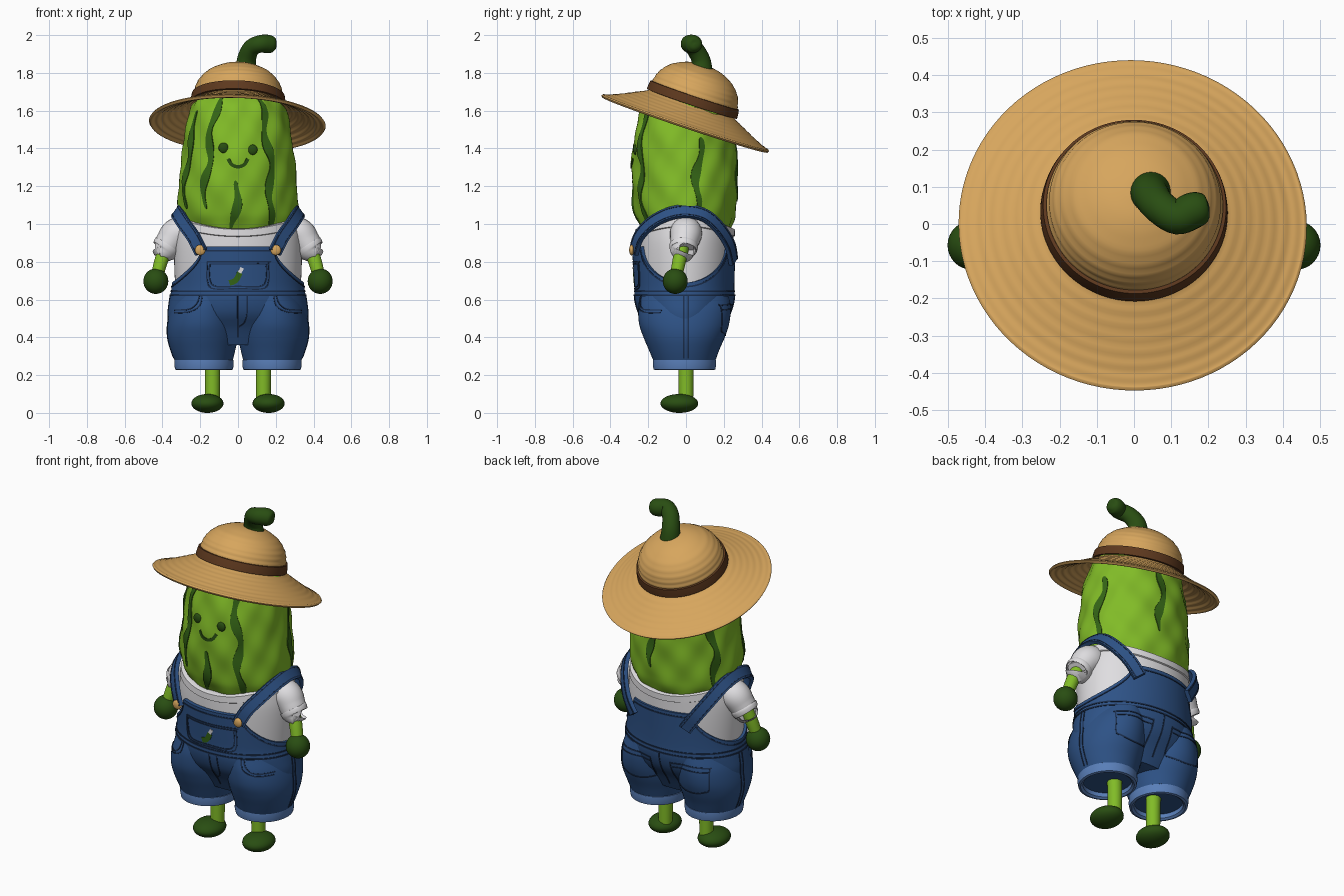
import bpy, bmesh
from math import sin, cos, pi, radians, sqrt, exp
from mathutils import Vector, Matrix
from mathutils.bvhtree import BVHTree

cube = bpy.data.objects.get("Cube")
if cube:
    bpy.data.objects.remove(cube)


def material(name, rgb):
    m = bpy.data.materials.new(name)
    m.use_nodes = True
    m.diffuse_color = (*rgb, 1)
    m.node_tree.nodes["Principled BSDF"].inputs["Base Color"].default_value = (*rgb, 1)
    return m


SKIN = material("light green", (0.22, 0.50, 0.02))
STRIPE = material("stripe green", (0.035, 0.13, 0.008))
DARK = material("dark green", (0.022, 0.075, 0.006))
DENIM = material("denim blue", (0.027, 0.085, 0.24))
SEAM = material("dark denim", (0.012, 0.03, 0.08))
CUFF = material("light denim", (0.10, 0.21, 0.48))
WHITE = material("shirt white", (0.74, 0.73, 0.75))
STRAW = material("straw", (0.68, 0.38, 0.11))
BROWN = material("band brown", (0.11, 0.04, 0.013))


# ---- helpers ----
def finish(ob, mat, angle=50):
    ob.data.materials.append(mat)
    bpy.ops.object.select_all(action='DESELECT')
    ob.select_set(True)
    bpy.context.view_layer.objects.active = ob
    bpy.ops.object.shade_smooth_by_angle(angle=radians(angle))
    return ob


def skin(name, rings, mat):
    """Closed solid through a row of equal rings of points."""
    bm = bmesh.new()
    rows = [[bm.verts.new(p) for p in r] for r in rings]
    n = len(rows[0])
    for a, b in zip(rows, rows[1:]):
        for i in range(n):
            k = (i + 1) % n
            bm.faces.new((a[i], a[k], b[k], b[i]))
    bm.faces.new(rows[0])
    bm.faces.new(rows[-1])
    bmesh.ops.recalc_face_normals(bm, faces=bm.faces)
    me = bpy.data.meshes.new(name)
    bm.to_mesh(me)
    bm.free()
    ob = bpy.data.objects.new(name, me)
    bpy.context.collection.objects.link(ob)
    return finish(ob, mat)


def smooth(keys, n=6):
    k = [Vector(p) for p in keys]
    out = []
    for i in range(len(k) - 1):
        a, b, c, d = k[max(i - 1, 0)], k[i], k[i + 1], k[min(i + 2, len(k) - 1)]
        for j in range(n):
            t = j / n
            out.append((2 * b + (c - a) * t + (2 * a - 5 * b + 4 * c - d) * t * t
                        + (3 * b - a - 3 * c + d) * t ** 3) / 2)
    return out + [k[-1]]


def angles(n):
    return [2 * pi * i / n for i in range(n)]


def surf(profile, a, z, off=0):
    """Point on an elliptical profile of (z, rx, ry, cy)."""
    lo, hi = profile[0], profile[-1]
    for p, q in zip(profile, profile[1:]):
        if p[0] <= z <= q[0]:
            lo, hi = p, q
            break
    t = min(max((z - lo[0]) / (hi[0] - lo[0]), 0), 1)
    _, rx, ry, cy = lo.lerp(hi, t)
    return Vector(((rx + off) * cos(a), cy + (ry + off) * sin(a), z))


def tangent(pts, i):
    return (pts[min(i + 1, len(pts) - 1)] - pts[max(i - 1, 0)]).normalized()


def tube(name, keys, mat, n=24):
    """Round tube through (x, y, z, radius)."""
    pts = smooth(keys)
    path = [p.to_3d() for p in pts]
    rings = []
    for i, p in enumerate(path):
        t = tangent(path, i)
        u = t.cross(Vector((0, 1, 0))).normalized()
        v = t.cross(u)
        rings.append([p + (u * cos(a) + v * sin(a)) * pts[i][3] for a in angles(n)])
    return skin(name, rings, mat)


def ball(name, loc, scale, mat):
    bpy.ops.mesh.primitive_uv_sphere_add(segments=32, ring_count=20, radius=1, location=loc)
    ob = bpy.context.object
    ob.name = name
    ob.scale = scale
    return finish(ob, mat)


def ribbon(name, pts, normals, widths, thick, mat):
    rings = []
    for i, (p, n, w) in enumerate(zip(pts, normals, widths)):
        s = tangent(pts, i).cross(n).normalized() * w
        h = n * thick
        rings.append([p + s + h, p - s + h, p - s - h, p + s - h])
    return skin(name, rings, mat)


def tree(*obs):
    verts, polys = [], []
    for o in obs:
        base = len(verts)
        verts += [v.co.copy() for v in o.data.vertices]
        polys += [[base + i for i in p.vertices] for p in o.data.polygons]
    return BVHTree.FromPolygons(verts, polys)


def decal(name, bvh, keys, toward, width, mat):
    """Thin strip of (u, z) points laid on a surface seen from one direction."""
    toward = Vector(toward)
    pts, normals = [], []
    for u, z in smooth(keys, 8):
        start = (Vector((u, 0, z)) if toward.y else Vector((0, u, z))) + toward
        hit, n, _, _ = bvh.ray_cast(start, -toward)
        if hit:
            pts.append(hit)
            normals.append(n if n.dot(toward) > 0 else -n)
    return ribbon(name, pts, normals, [width] * len(pts), 0.003, mat)


FRONT, BACK = (0, -1, 0), (0, 1, 0)

# ---- lumpy body ----
BODY = smooth([(.90, .25, .20, 0), (1.0, .297, .25, 0), (1.07, .312, .27, -.005), (1.2, .314, .277, -.008),
               (1.35, .300, .274, -.008), (1.48, .280, .262, -.008), (1.6, .250, .242, 0),
               (1.66, .222, .21, .01), (1.72, .15, .15, .03), (1.78, .04, .04, .04)])
rings = []
for j in range(71):
    z = .90 + .88 * j / 70
    rings.append([surf(BODY, a, z, .007 * sin(5 * a + 7 * z) * sin(19 * z + 3 * a)
                       + .003 * sin(11 * a - 23 * z)) for a in angles(96)])
body = skin("body", rings, SKIN)
skin_tree = tree(body)

# ---- wavy stripes: angle in degrees, drift, low end, high end ----
for deg, drift, low, high in [(-127, 9, 1.08, 1.68), (-97, 7, .97, 1.23), (-51, -8, .95, 1.68), (10, 5, 1.08, 1.46),
                              (80, 6, 1.12, 1.55), (158, -6, 1.0, 1.5), (205, 6, 1.08, 1.6)]:
    pts, normals, widths = [], [], []
    for i in range(41):
        t = i / 40
        z = low + (high - low) * t
        a = radians(deg + drift * t + 3 * sin(z * 21 + deg))
        d = Vector((cos(a), sin(a), 0))
        hit, n, _, _ = skin_tree.ray_cast(d + Vector((0, 0, z)), -d)
        pts.append(hit)
        normals.append(n)
        widths.append(.002 + (.018 + .006 * sin(z * 33 + deg)) * min(1, sqrt(5 * t * (1 - t))))
    ribbon("stripe", pts, normals, widths, .004, STRIPE)

# ---- face ----
for x, z in [(-.077, 1.403), (.077, 1.393)]:
    hit = skin_tree.ray_cast(Vector((x, -1, z)), Vector((0, 1, 0)))[0]
    ball("eye", hit, (.026, .012, .027), DARK)
decal("smile", skin_tree, [(-.052, 1.345), (-.033, 1.315), (0, 1.303), (.033, 1.315), (.052, 1.345)],
      FRONT, .009, DARK)

# ---- shirt with raised collar ----
SHIRT = smooth([(.62, .33, .248, -.006), (.8, .338, .255, -.006), (.92, .335, .257, -.006),
                (1.0, .318, .257, -.004), (1.06, .314, .262, -.004)])
rings = []
for t, off in [(i / 10 * .88, 0) for i in range(11)] + [(.89, .007), (.99, .007), (1, 0), (1, -.03)]:
    rings.append([surf(SHIRT, a, .62 + (.355 + .06 * cos(a) ** 2) * t, off) for a in angles(96)])
skin("shirt", rings, WHITE)

# ---- overalls: bib dips under each arm ----
HIPS = smooth([(.36, .25, .14, -.005), (.45, .35, .19, -.006), (.52, .37, .24, -.008), (.6, .362, .264, -.008),
               (.66, .352, .264, -.008), (.75, .347, .268, -.01), (.9, .345, .276, -.012)])


def bib_top(a):
    return .88 - .19 * sqrt(max(0, 1 - (sin(a) / .83) ** 2))


rings = []
for t, off in [(i / 20, 0) for i in range(21)] + [(1, -.025)]:
    rings.append([surf(HIPS, a, .36 + (bib_top(a) - .36) * t, off) for a in angles(160)])
overalls = skin("overalls", rings, DENIM)
rim = [surf(HIPS, a, bib_top(a) - .022) for a in angles(160)]
rim.append(rim[0])
ribbon("bib_hem_stitch", rim, [Vector((p.x, p.y, 0)).normalized() for p in rim], [.004] * len(rim), .003, SEAM)

# ---- shorts legs, cuffs, legs, feet, arms, straps ----
shorts = []
for s in (1, -1):
    keys = smooth([(.26, .18, .148, .158, -.008), (.33, .185, .17, .185, -.01), (.40, .187, .186, .215, -.01),
                   (.47, .186, .187, .238, -.01), (.55, .178, .178, .245, -.008), (.62, .165, .16, .235, -.008)])
    shorts.append(skin("shorts_leg", [[(s * cx + rx * cos(a), cy + ry * sin(a), z) for a in angles(56)]
                                      for z, cx, rx, ry, cy in keys], DENIM))
    cuff = skin("shorts_cuff", [[(s * .18 + .15 * k * cos(a), -.008 + .16 * k * sin(a), z) for a in angles(56)]
                                for k, z in [(.86, .29), (.86, .235), (.94, .226), (1.02, .23), (1.05, .255),
                                             (1.04, .28), (.97, .287)]], CUFF)
    cuff.data.materials.append(SKIN)
    for p in cuff.data.polygons:
        p.material_index = int(len(p.vertices) > 4)
    tube("leg", [(s * .135, 0, .06, .038), (s * .135, 0, .2, .04), (s * .138, 0, .33, .042)], SKIN)
    ball("foot", (s * .162, -.035, .05), (.085, .1, .05), DARK)
    tube("sleeve", [(s * .25, 0, .965, .075), (s * .32, 0, .95, .085), (s * .36, -.008, .905, .076),
                    (s * .384, -.015, .868, .067), (s * .388, -.015, .862, .058)], WHITE)
    tube("sleeve_hem", [(s * .371, -.012, .888, .068), (s * .373, -.012, .885, .076), (s * .387, -.015, .863, .072),
                        (s * .389, -.015, .861, .06)], WHITE)
    tube("forearm", [(s * .372, -.015, .90, .036), (s * .405, -.035, .81, .036), (s * .43, -.053, .72, .032)], SKIN)
    ball("hand", (s * .435, -.057, .697), (.066, .066, .067), DARK)

    path = smooth([(s * .195, -.276, .85), (s * .235, -.252, .93), (s * .285, -.19, 1.0), (s * .317, -.10, 1.05),
                   (s * .325, 0, 1.067), (s * .317, .1, 1.045), (s * .285, .175, .98), (s * .23, .232, .89),
                   (s * .17, .252, .80)])
    out = [Vector((p.x / .33, p.y / .26, max(0, (p.z - .85) * 3.2))).normalized() for p in path]
    ribbon("strap", path, out, [.036] * len(path), .011, DENIM)
    for edge in (-.026, .026):
        line = [p + tangent(path, i).cross(out[i]).normalized() * edge + out[i] * .011
                for i, p in enumerate(path)]
        ribbon("strap_stitch", line, out, [.003] * len(line), .002, SEAM)
    ball("button", (s * .2, -.288, .862), (.028, .013, .028), STRAW)

# ---- stitched denim details ----
denim_tree = tree(overalls, *shorts)
for z in (.645, .622):
    line = [surf(HIPS, a, z, .001) for a in angles(96)]
    line.append(line[0])
    ribbon("waist_seam", line, [Vector((p.x, p.y, 0)).normalized() for p in line], [.004] * 97, .003, SEAM)
for inset in (0, .012):
    w, top, low = .162 - inset, .80 - inset, .658 + inset
    decal("bib_pocket_stitch", denim_tree, [(-w, top), (0, top), (w, top), (w, top - .01), (w, low + .04),
          (w - .03, low), (0, low), (-w + .03, low), (-w, low + .04), (-w, top - .01), (-w, top)], FRONT, .0035, SEAM)
for s in (1, -1):
    for d in (0, .014):
        decal("front_pocket_stitch", denim_tree, [(s * (.19 + d), .62), (s * (.205 + d), .565 + d),
              (s * .26, .535 + d), (s * .335, .53 + d)], FRONT, .0035, SEAM)
    decal("back_pocket_stitch", denim_tree, [(s * .07, .57), (s * .18, .575), (s * .28, .57), (s * .285, .56),
          (s * .285, .45), (s * .26, .425), (s * .18, .41), (s * .09, .425), (s * .07, .45), (s * .065, .56),
          (s * .07, .57)], BACK, .004, SEAM)
    decal("back_pocket_band", denim_tree, [(s * .07, .545), (s * .18, .55), (s * .28, .545)], BACK, .0035, SEAM)
    for y in (-.012, .012):
        decal("side_seam", denim_tree, [(y, .62), (y, .45), (y, .29)], (s, 0, 0), .0035, SEAM)
decal("fly_seam", denim_tree, [(0, .62), (0, .52), (0, .40)], FRONT, .004, SEAM)
decal("fly_stitch", denim_tree, [(.048, .62), (.048, .53), (.035, .48), (.004, .455)], FRONT, .0035, SEAM)
decal("back_seam", denim_tree, [(0, .62), (0, .52), (0, .40)], BACK, .004, SEAM)
decal("pocket_patch", denim_tree, [(-.045, .688), (-.012, .702), (.01, .742)], FRONT, .015, STRIPE)
decal("pocket_patch_tip", denim_tree, [(.008, .742), (.022, .768)], FRONT, .010, WHITE)

# ---- straw hat, tipped back ----
TIP = Matrix.Translation((0, .03, 1.633)) @ Matrix.Rotation(radians(2), 4, 'Y') @ Matrix.Rotation(radians(-18.5), 4, 'X')


def lathe(name, profile, mat):
    return skin(name, [[TIP @ Vector((r * cos(a), r * sin(a), z)) for a in angles(96)] for r, z in profile], mat)


brim = smooth([(.235, -.002), (.30, -.034), (.38, -.072), (.435, -.095), (.462, -.102)], 10)
under = [(r, z - .012 + .003 * sin(r * 190)) for r, z in brim]
over = [(r, z + .004 + .001 * sin(r * 190)) for r, z in reversed(brim)]
crown = [(r * (1 + .006 * sin(z * 230)), z) for r, z in
         smooth([(.238, .02), (.236, .06), (.218, .115), (.172, .168), (.10, .205), (.04, .218), (.005, .22)], 8)]
lathe("straw_hat", under + [(.468, -.106)] + over + crown, STRAW)
lathe("hat_band", [(.23, .002), (.252, .004), (.25, .03), (.246, .052), (.23, .054)], BROWN)

# ---- curled stem ----
tube("stem", [(.045, .085, 1.80, .058), (.045, .078, 1.87, .05), (.07, .045, 1.93, .046), (.115, .018, 1.953, .046),
              (.155, .035, 1.953, .049), (.183, .043, 1.95, .043), (.197, .046, 1.948, .028),
              (.202, .047, 1.948, .004)], DARK)
